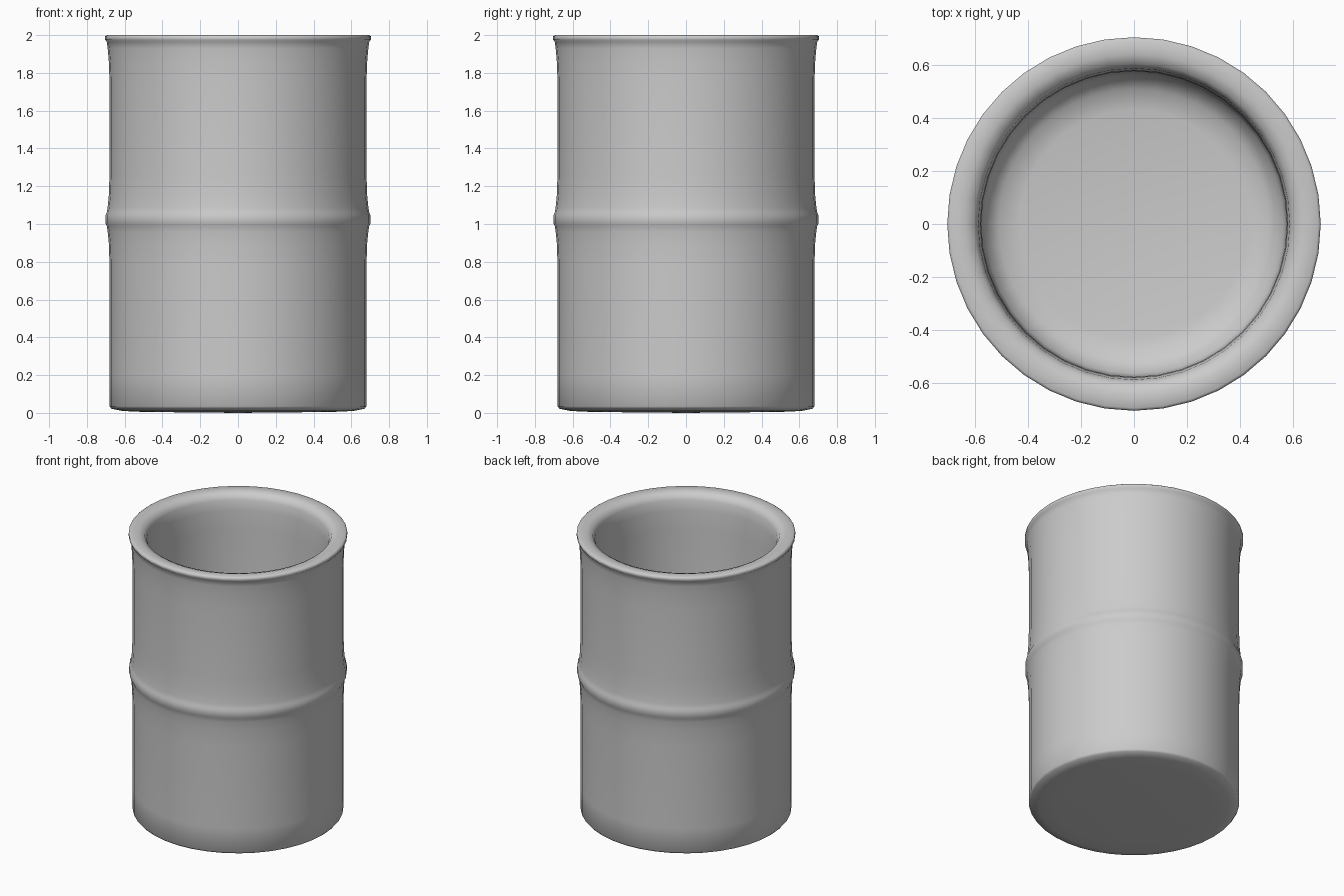
import bpy, bmesh, math

if "Cube" in bpy.data.objects:
    bpy.data.objects.remove(bpy.data.objects["Cube"])

SEGMENTS = 40

# Barrel cross-section (radius, height): base, wall, hoop, rim, inner wall, inner floor
PROFILE = [
    (0.0, 0.0), (0.50, 0.005), (0.61, 0.01), (0.67, 0.022), (0.68, 0.035),
    (0.68, 0.20), (0.68, 0.78), (0.684, 0.90), (0.69, 0.96), (0.695, 0.99),
    (0.702, 1.005), (0.702, 1.045), (0.695, 1.06), (0.69, 1.09), (0.684, 1.15),
    (0.68, 1.27), (0.68, 1.75), (0.684, 1.86), (0.69, 1.93), (0.695, 1.965),
    (0.705, 1.975), (0.705, 1.993), (0.695, 2.0), (0.64, 1.997), (0.605, 1.985),
    (0.588, 1.95), (0.58, 1.88), (0.577, 1.75), (0.575, 0.25), (0.565, 0.17),
    (0.51, 0.12), (0.43, 0.105), (0.0, 0.10),
]


def lathe(name, profile):
    bm = bmesh.new()
    rings = []
    for r, z in profile:
        count = SEGMENTS if r > 0 else 1
        rings.append([bm.verts.new((r * math.cos(2 * math.pi * i / SEGMENTS),
                                    r * math.sin(2 * math.pi * i / SEGMENTS), z))
                      for i in range(count)])
    for low, high in zip(rings, rings[1:]):
        for i in range(SEGMENTS):
            j = (i + 1) % SEGMENTS
            if len(low) == 1:
                bm.faces.new((low[0], high[j], high[i]))
            elif len(high) == 1:
                bm.faces.new((low[i], low[j], high[0]))
            else:
                bm.faces.new((low[i], low[j], high[j], high[i]))
    bmesh.ops.recalc_face_normals(bm, faces=bm.faces)
    mesh = bpy.data.meshes.new(name)
    bm.to_mesh(mesh)
    bm.free()
    obj = bpy.data.objects.new(name, mesh)
    bpy.context.collection.objects.link(obj)
    return obj


# Open barrel
barrel = lathe("barrel", PROFILE)
bpy.context.view_layer.objects.active = barrel
barrel.select_set(True)
bpy.ops.object.shade_smooth_by_angle(angle=math.radians(60))
